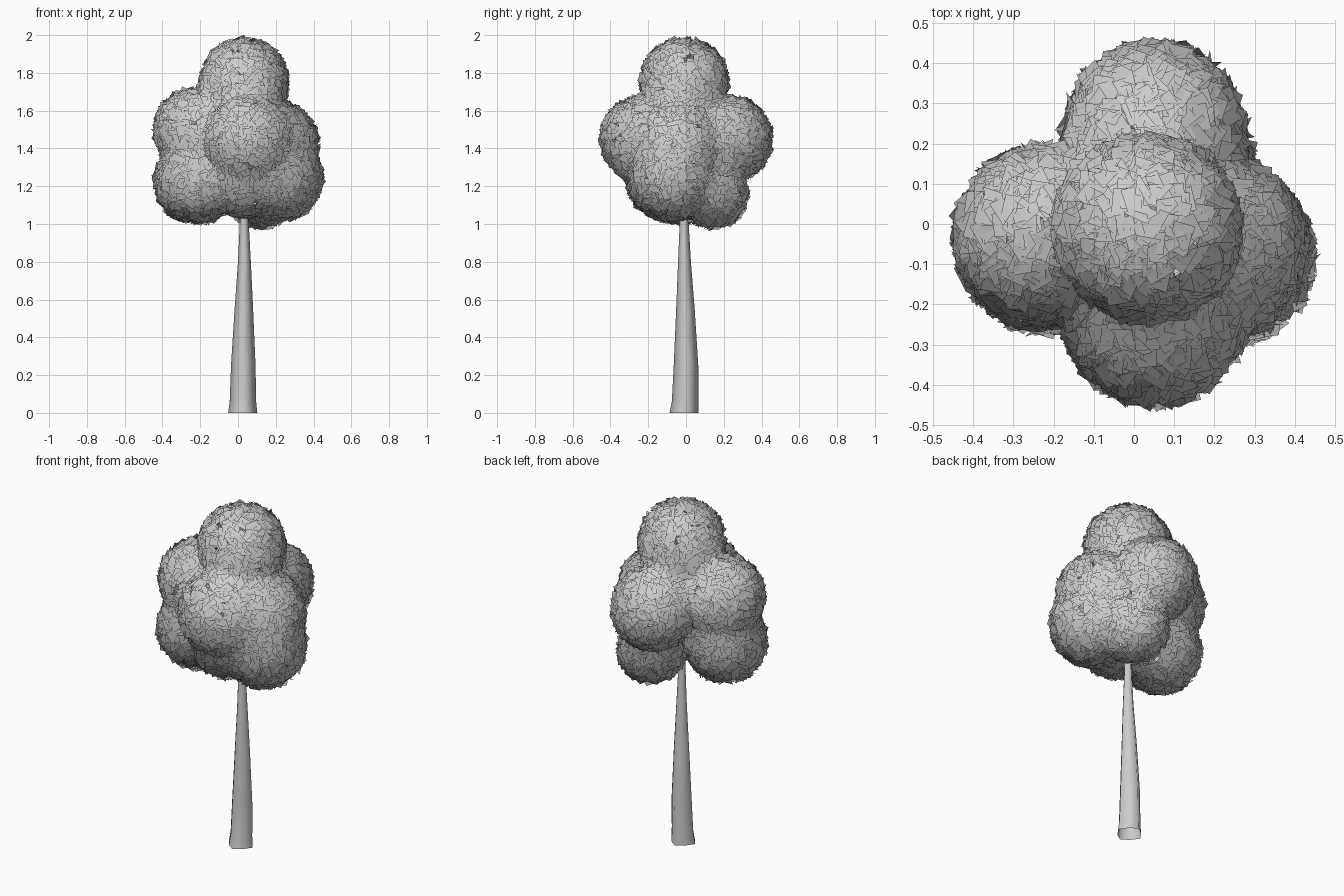
import bpy, bmesh, math, random
from mathutils import Vector, Matrix

if "Cube" in bpy.data.objects:
    bpy.data.objects.remove(bpy.data.objects["Cube"])

random.seed(7)

# Crown clusters: name, centre, shell radius
CLUSTERS = [
    ("top", (0.033, -0.01, 1.75), 0.218),
    ("front", (0.05, -0.225, 1.45), 0.213),
    ("back", (0.05, 0.227, 1.45), 0.212),
    ("left_upper", (-0.225, -0.025, 1.50), 0.205),
    ("right_upper", (0.20, -0.05, 1.43), 0.207),
    ("left_lower", (-0.218, -0.05, 1.225), 0.208),
    ("right_lower", (0.225, -0.08, 1.24), 0.208),
    ("back_lower", (0.12, 0.145, 1.16), 0.168),
    ("front_lower", (0.02, -0.13, 1.22), 0.168),
]
BALLS = [(Vector(c), r) for _, c, r in CLUSTERS]


def field(p, k=0.018):
    """Softly blended distance to the whole crown."""
    return -k * math.log(sum(math.exp(-((p - c).length - r) / k) for c, r in BALLS))


def gradient(p, k, e=0.004):
    return Vector([field(p + d, k) - field(p - d, k)
                   for d in (Vector((e, 0, 0)), Vector((0, e, 0)), Vector((0, 0, e)))]).normalized()


def random_direction():
    z, a = random.uniform(-1, 1), random.uniform(0, 2 * math.pi)
    s = math.sqrt(1 - z * z)
    return Vector((s * math.cos(a), s * math.sin(a), z))


def leaf_cluster(name, centre, radius, density=1700):
    """Tilted square leaf cards on the part of the ball that is outside the others."""
    bm = bmesh.new()
    normals = []
    for _ in range(int(density * 4 * math.pi * radius ** 2)):
        p = centre + random_direction() * radius
        if any((p - c).length < r - 0.012 for c, r in BALLS if c != centre):
            continue
        n = gradient(p, 0.018)
        p -= n * field(p)
        rot = (n + random_direction() * 0.75).to_track_quat('Z', 'Y').to_matrix() @ \
            Matrix.Rotation(random.uniform(0, math.pi), 3, 'Z')
        h = random.uniform(0.025, 0.034)
        face = bm.faces.new([bm.verts.new(p + rot @ Vector((u * h, v * h, 0)))
                             for u, v in ((-1, -1), (1, -1), (1, 1), (-1, 1))])
        face.smooth = True
        normals += [gradient(p, 0.06)] * 4
    obj = make_object(name, bm)
    # shade the cards like the rounded crown they cover
    obj.data.normals_split_custom_set_from_vertices(normals)


def make_object(name, bm):
    mesh = bpy.data.meshes.new(name)
    bm.to_mesh(mesh)
    bm.free()
    obj = bpy.data.objects.new(name, mesh)
    bpy.context.collection.objects.link(obj)
    return obj


def trunk(rings, sides=8):
    """Loft rings of (x, y, z, radius) into a tapered rounded-diamond stem."""
    bm = bmesh.new()
    loops = []
    for x, y, z, r in rings:
        loop = []
        for i in range(sides):
            a = 2 * math.pi * i / sides
            rr = r * (0.82 if i % 2 else 1.0)
            loop.append(bm.verts.new((x + rr * math.cos(a), y + rr * math.sin(a), z)))
        loops.append(loop)
    for a, b in zip(loops, loops[1:]):
        for i in range(sides):
            j = (i + 1) % sides
            bm.faces.new((a[i], a[j], b[j], b[i])).smooth = True
    make_object("trunk", bm)


# Slightly bent, flared trunk running up into the crown
trunk([(0.025, -0.01, 0.0, 0.077), (0.026, -0.005, 0.06, 0.070),
       (0.028, 0.0, 0.25, 0.065), (0.031, -0.003, 0.55, 0.049),
       (0.034, -0.008, 0.8, 0.034), (0.033, -0.01, 1.04, 0.022),
       (0.03, -0.01, 1.2, 0.016)])

# Crown
for (name, _, _), (c, r) in zip(CLUSTERS, BALLS):
    leaf_cluster("leaves_" + name, c, r)
